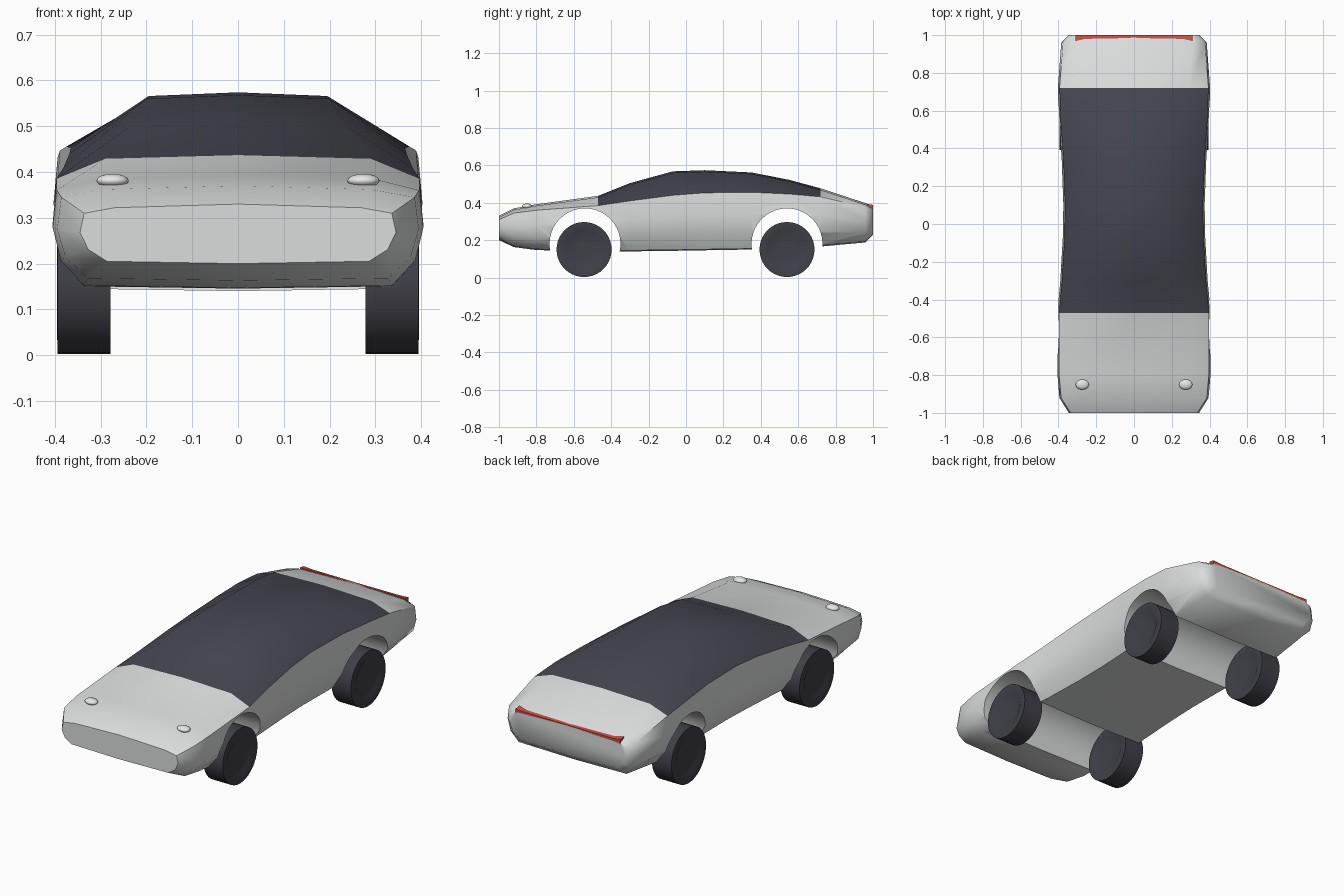
import bpy, bmesh, math
from mathutils import Matrix

if "Cube" in bpy.data.objects:
    bpy.data.objects.remove(bpy.data.objects["Cube"], do_unlink=True)


def material(name, r, g, b):
    m = bpy.data.materials.new(name)
    m.use_nodes = True
    m.diffuse_color = (r, g, b, 1)
    m.node_tree.nodes["Principled BSDF"].inputs["Base Color"].default_value = (r, g, b, 1)
    return m


silver = material("silver paint", 0.71, 0.72, 0.72)
glass = material("dark glass", 0.06, 0.06, 0.08)
rubber = material("black rubber", 0.05, 0.05, 0.065)
lamp_white = material("lamp white", 0.8, 0.8, 0.8)
lamp_red = material("lamp red", 0.58, 0.08, 0.06)


def make_object(name, bm, *mats):
    bmesh.ops.recalc_face_normals(bm, faces=bm.faces)
    mesh = bpy.data.meshes.new(name)
    bm.to_mesh(mesh)
    bm.free()
    for m in mats:
        mesh.materials.append(m)
    ob = bpy.data.objects.new(name, mesh)
    bpy.context.collection.objects.link(ob)
    return ob


def activate(ob):
    bpy.ops.object.select_all(action='DESELECT')
    ob.select_set(True)
    bpy.context.view_layer.objects.active = ob


def smooth(ob, degrees):
    activate(ob)
    bpy.ops.object.shade_smooth_by_angle(angle=math.radians(degrees))


def loft(bm, rings):
    rows = [[bm.verts.new(p) for p in ring] for ring in rings]
    faces = []
    for a, b in zip(rows, rows[1:]):
        for i in range(len(a)):
            j = (i + 1) % len(a)
            faces.append((i, bm.faces.new((a[i], a[j], b[j], b[i]))))
    bm.faces.new(rows[0])
    bm.faces.new(rows[-1])
    return faces


# Body stations: y, half width, roof height, roof edge x, shoulder height, bottom
GLASS_START, GLASS_END = -0.47, 0.72
stations = [
    (-1.0, 0.345, 0.33, 0.27, 0.31, 0.2),
    (-0.92, 0.395, 0.37, 0.29, 0.345, 0.163),
    (-0.8, 0.405, 0.392, 0.3, 0.36, 0.147),
    (GLASS_START, 0.406, 0.437, 0.29, 0.385, 0.14),
    (-0.3, 0.39, 0.505, 0.24, 0.41, 0.14),
    (-0.07, 0.377, 0.568, 0.2, 0.44, 0.143),
    (0.1, 0.374, 0.574, 0.195, 0.453, 0.146),
    (0.35, 0.383, 0.562, 0.205, 0.456, 0.15),
    (0.55, 0.398, 0.523, 0.25, 0.447, 0.157),
    (GLASS_END, 0.403, 0.477, 0.29, 0.432, 0.166),
    (0.96, 0.385, 0.398, 0.31, 0.375, 0.188),
    (1.0, 0.345, 0.38, 0.3, 0.355, 0.228),
]


def section(y, w, top, edge, shoulder, bottom):
    h = shoulder - bottom
    half = [(edge, top - 0.008), (w - 0.009, shoulder), (w, bottom + h * 0.62),
            (w - 0.018, bottom + h * 0.28), (w * 0.83, bottom + 0.005)]
    ring = [(0, top)] + half + [(0, bottom)] + [(-x, z) for x, z in reversed(half)]
    return [(x, y, z) for x, z in ring]


bm = bmesh.new()
for i, face in loft(bm, [section(*s) for s in stations]):
    y = face.calc_center_median().y
    if i in (0, 1, 10, 11) and GLASS_START < y < GLASS_END:
        face.material_index = 1
body = make_object("body", bm, silver, glass)

# Wheel arches cut across the full width
for y in (-0.54, 0.54):
    bm = bmesh.new()
    bmesh.ops.create_cone(bm, cap_ends=True, segments=40, radius1=0.19, radius2=0.19, depth=1.2,
                          matrix=Matrix.Translation((0, y, 0.18)) @ Matrix.Rotation(math.pi / 2, 4, 'Y'))
    cutter = make_object("arch_cutter", bm, silver)
    cutter.hide_render = True
    activate(body)
    mod = body.modifiers.new("arch", 'BOOLEAN')
    mod.operation = 'DIFFERENCE'
    mod.solver = 'EXACT'
    mod.object = cutter
    bpy.ops.object.modifier_apply(modifier=mod.name)
    bpy.data.objects.remove(cutter, do_unlink=True)
smooth(body, 50)

# Wheels with a shallow dished hub on both sides
tread = [(0.03, 0.281), (0.095, 0.284), (0.108, 0.278), (0.147, 0.279),
         (0.147, 0.394), (0.108, 0.395), (0.095, 0.388), (0.03, 0.391)]
for side, side_name in ((1, "left"), (-1, "right")):
    for y, end_name in ((-0.545, "front"), (0.54, "rear")):
        bm = bmesh.new()
        turns = [math.tau * k / 40 for k in range(40)]
        loft(bm, [[(side * x, y + r * math.cos(t), 0.15 + r * math.sin(t)) for t in turns]
                  for r, x in tread])
        wheel = make_object(f"{end_name}_{side_name}_wheel", bm, rubber)
        smooth(wheel, 60)

    # Small oval headlamps on the bonnet
    bm = bmesh.new()
    bmesh.ops.create_uvsphere(bm, u_segments=24, v_segments=12, radius=1,
                              matrix=Matrix.Translation((side * 0.274, -0.85, 0.381))
                              @ Matrix.Diagonal((0.035, 0.027, 0.015, 1)))
    smooth(make_object(f"{side_name}_headlamp", bm, lamp_white), 60)

# Tail lamp strip, thin in the middle and flared at the ends
bm = bmesh.new()
rings = []
for x, half, front in ((-0.31, 0.014, 0.968), (-0.26, 0.008, 0.98), (0, 0.006, 0.985),
                       (0.26, 0.008, 0.98), (0.31, 0.014, 0.968)):
    z = 0.38
    rings.append([(x, front, z + half), (x, 1.0, z + half * 0.6),
                  (x, 1.0, z - half), (x, front, z - half)])
loft(bm, rings)
make_object("tail_lamp", bm, lamp_red)
